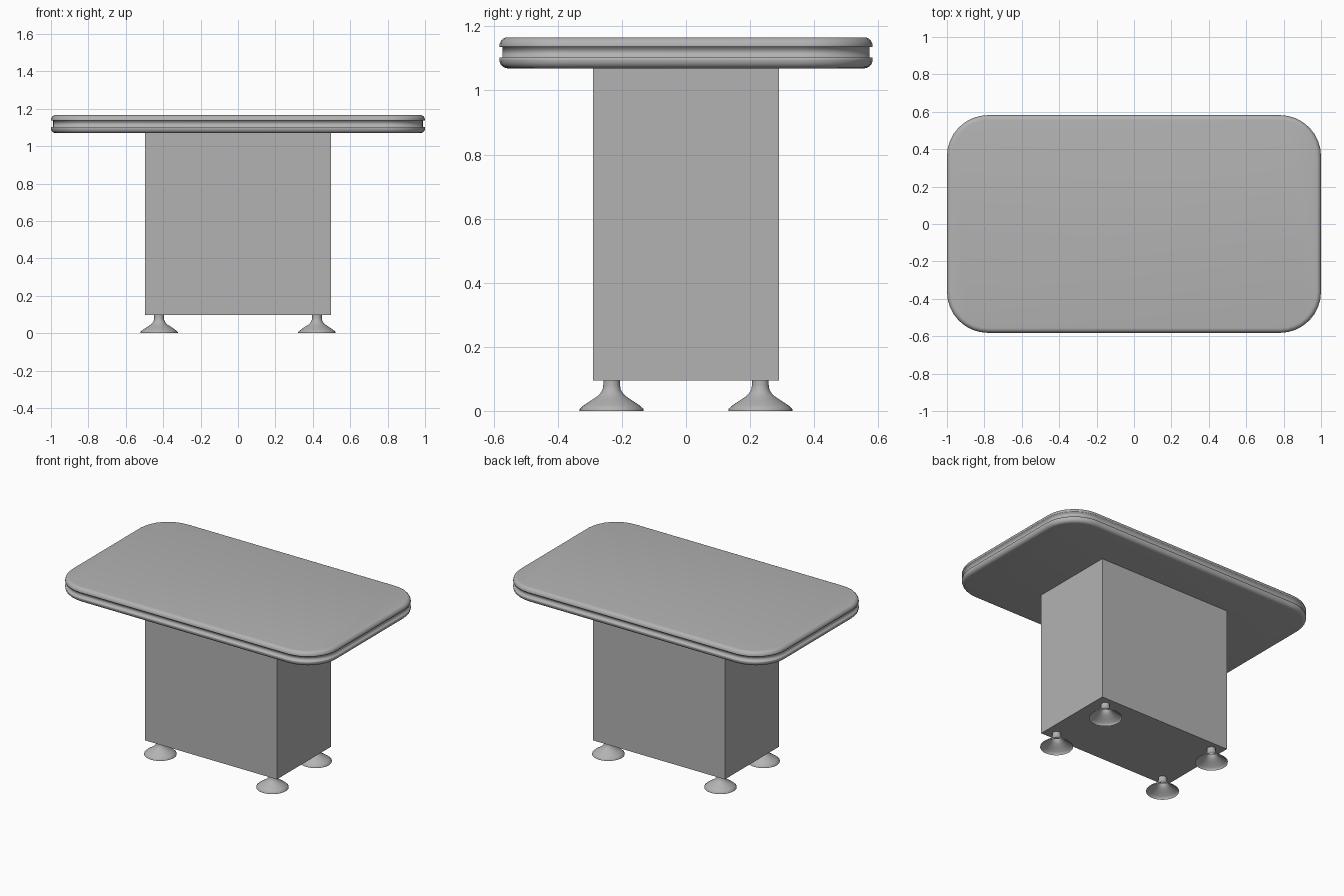
import bpy, bmesh
from math import sin, cos, pi

if "Cube" in bpy.data.objects:
    bpy.data.objects.remove(bpy.data.objects["Cube"])

grey = bpy.data.materials.new("mid_grey")
grey.diffuse_color = (0.45, 0.45, 0.45, 1)
grey.use_nodes = True
grey.node_tree.nodes["Principled BSDF"].inputs["Base Color"].default_value = grey.diffuse_color


def finish(name, bm, angle=None):
    mesh = bpy.data.meshes.new(name)
    bm.to_mesh(mesh)
    bm.free()
    mesh.materials.append(grey)
    obj = bpy.data.objects.new(name, mesh)
    bpy.context.collection.objects.link(obj)
    if angle:
        bpy.ops.object.select_all(action='DESELECT')
        obj.select_set(True)
        bpy.context.view_layer.objects.active = obj
        bpy.ops.object.shade_smooth_by_angle(angle=angle)
    return obj


def loft(name, rings, angle, cap_bottom=True):
    """Skin a stack of counter-clockwise rings, bottom to top."""
    bm = bmesh.new()
    loops = [[bm.verts.new(p) for p in ring] for ring in rings]
    n = len(loops[0])
    for a, b in zip(loops, loops[1:]):
        for i in range(n):
            j = (i + 1) % n
            bm.faces.new((a[i], a[j], b[j], b[i]))
    if cap_bottom:
        bm.faces.new(loops[0][::-1])
    bm.faces.new(loops[-1])
    return finish(name, bm, angle)


def rounded_rect(hx, hy, r, inset, z, seg=8):
    pts = []
    corners = ((1, 1), (-1, 1), (-1, -1), (1, -1))
    for k, (sx, sy) in enumerate(corners):
        for i in range(seg + 1):
            a = (k + i / seg) * pi / 2
            pts.append((sx * (hx - r) + (r - inset) * cos(a),
                        sy * (hy - r) + (r - inset) * sin(a), z))
    return pts


# Table top: two rounded slabs separated by a shallow groove
Z0, Z1, Z2, Z3, R = 1.069, 1.103, 1.136, 1.166, 0.026
arc = [(R * (1 - sin(a)), R * (1 - cos(a))) for a in (i * pi / 10 for i in range(6))]
profile = [(o, Z0 + h) for o, h in arc]
profile += [(0, Z1), (0.01, Z1), (0.01, Z2), (0, Z2)]
profile += [(o, Z3 - h) for o, h in reversed(arc)]
loft("table_top", [rounded_rect(1.0, 0.582, 0.22, o, z) for o, z in profile], 1.7)

# Box pedestal
bm = bmesh.new()
bmesh.ops.create_cube(bm, size=1)
bmesh.ops.scale(bm, vec=(0.992, 0.58, 0.974), verts=bm.verts)
bmesh.ops.translate(bm, vec=(0, 0, 0.096 + 0.487), verts=bm.verts)
finish("pedestal", bm)

# Four flared feet, hollow and open underneath
foot = [(0.1, 0), (0.1, 0.006), (0.088, 0.017), (0.066, 0.032), (0.046, 0.045),
        (0.034, 0.057), (0.028, 0.068), (0.026, 0.082), (0.026, 0.097)]
N = 32
for xn, sx in (("left", -1), ("right", 1)):
    for yn, sy in (("front", -1), ("back", 1)):
        loft(f"{yn}_{xn}_foot",
             [[(sx * 0.422 + r * cos(2 * pi * i / N),
                sy * 0.232 + r * sin(2 * pi * i / N), z) for i in range(N)]
              for r, z in foot], 1.2, cap_bottom=False)
